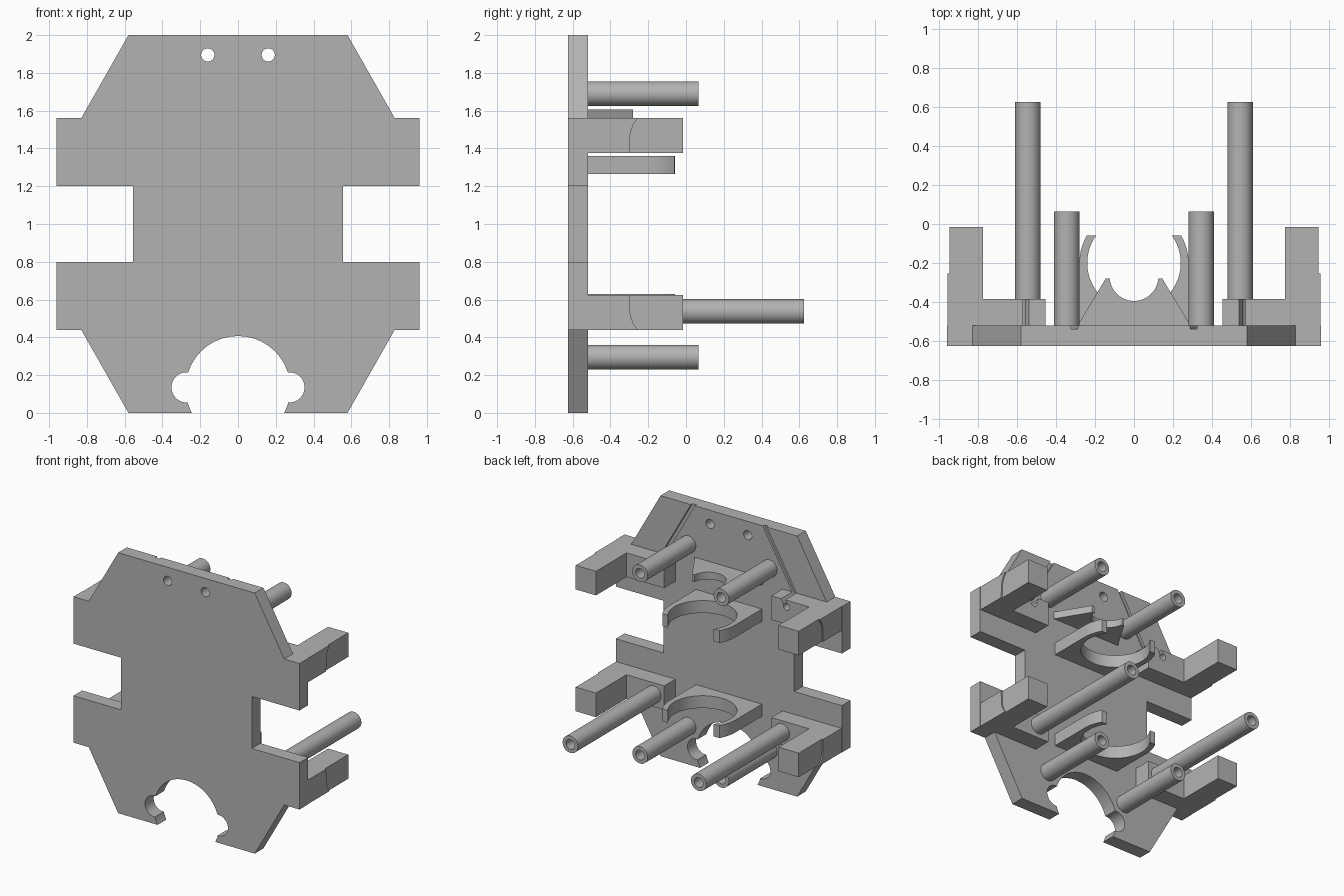
import bpy, bmesh
from math import cos, sin, radians
from mathutils import Vector

cube = bpy.data.objects.get("Cube")
if cube:
    bpy.data.objects.remove(cube, do_unlink=True)

grey = bpy.data.materials.new("plain grey")
grey.use_nodes = True
COLOUR = (0.45, 0.45, 0.45, 1)
grey.diffuse_color = COLOUR
grey.node_tree.nodes["Principled BSDF"].inputs["Base Color"].default_value = COLOUR

BACK = -0.52    # rear face of the plate
FRONT = -0.625


def prism(name, points, axis, lo, hi):
    """Extrude a flat outline along one axis, from lo to hi."""
    place = {"x": lambda a, b: (lo, a, b),
             "y": lambda a, b: (a, lo, b),
             "z": lambda a, b: (a, b, lo)}[axis]
    bm = bmesh.new()
    face = bm.faces.new([bm.verts.new(place(a, b)) for a, b in points])
    ext = bmesh.ops.extrude_face_region(bm, geom=[face])
    move = Vector([hi - lo if axis == k else 0 for k in "xyz"])
    bmesh.ops.translate(bm, vec=move, verts=[v for v in ext["geom"] if isinstance(v, bmesh.types.BMVert)])
    bmesh.ops.recalc_face_normals(bm, faces=bm.faces)
    return finish(name, bm)


def finish(name, bm):
    mesh = bpy.data.meshes.new(name)
    bm.to_mesh(mesh)
    bm.free()
    mesh.materials.append(grey)
    obj = bpy.data.objects.new(name, mesh)
    bpy.context.collection.objects.link(obj)
    return obj


def arc(cx, cy, r, start, end, steps=24):
    angles = [radians(start + (end - start) * i / steps) for i in range(steps + 1)]
    return [(cx + r * cos(a), cy + r * sin(a)) for a in angles]


def rect(a0, b0, a1, b1):
    return [(a0, b0), (a1, b0), (a1, b1), (a0, b1)]


def flip(points, s):
    return [(s * a, b) for a, b in points]


def boolean(obj, other, operation="DIFFERENCE"):
    mod = obj.modifiers.new("boolean", "BOOLEAN")
    mod.object, mod.operation, mod.solver = other, operation, "EXACT"
    with bpy.context.temp_override(object=obj, active_object=obj, selected_objects=[obj]):
        bpy.ops.object.modifier_apply(modifier=mod.name)
    bpy.data.objects.remove(other, do_unlink=True)


def disc(x, z, r, lo, hi):
    return prism("cutter", arc(x, z, r, 0, 351, 39), "y", lo, hi)


def tube(name, x, z, lo, hi, outer=0.065, inner=0.037):
    post = disc(x, z, outer, lo, hi)
    post.name = name
    boolean(post, disc(x, z, inner, lo + 0.02, hi + 0.1))
    return post


def channel(s):
    """Slanted cable slot, parallel to the upper edge of the plate."""
    half = 0.017
    low, high = (0.584, 1.51), (0.294, 2.02)
    pts = [(low[0] - half, low[1]), (low[0] + half, low[1]),
           (high[0] + half, high[1]), (high[0] - half, high[1])]
    return prism("cutter", flip(pts, s), "y", BACK - 0.02, -0.3)


# Main plate
side = [(0.58, 0), (0.83, 0.44), (0.96, 0.44), (0.96, 0.8), (0.555, 0.8),
        (0.555, 1.2), (0.96, 1.2), (0.96, 1.56), (0.83, 1.56), (0.58, 2)]
plate = prism("back_plate", side + flip(side[::-1], -1), "y", FRONT, BACK)

# Arched notch with round ears, and two small holes
boolean(plate, disc(0, 0.13, 0.277, -1, 0))
for s in (1, -1):
    boolean(plate, disc(s * 0.272, 0.135, 0.08, -1, 0))
    boolean(plate, disc(s * 0.16, 1.895, 0.035, -1, 0))
    boolean(plate, channel(s))

# Corner brackets with rear arms and thin outer cheeks
foot = [(0.455, BACK), (0.947, BACK), (0.947, -0.015), (0.775, -0.015),
        (0.775, -0.385), (0.455, -0.385)]
cheek = [(BACK, 0.44), (-0.255, 0.44), (-0.28, 0.475), (-0.295, 0.52),
         (-0.297, 0.625), (BACK, 0.625)]
for s, label in ((1, "left"), (-1, "right")):
    for level, z0, z1 in (("lower", 0.44, 0.625), ("upper", 1.375, 1.56)):
        bracket = prism(f"{level}_{label}_bracket", flip(foot, s), "z", z0, z1)
        outline = cheek if level == "lower" else [(y, 2 - z) for y, z in cheek]
        boolean(bracket, prism("cheek", outline, "x", s * 0.93, s * 0.957), "UNION")
        if level == "upper":
            boolean(bracket, channel(s))
            boolean(bracket, disc(s * 0.584, 1.51, 0.027, BACK - 0.02, -0.3))

    # Hollow posts
    tube(f"upper_{label}_post", s * 0.345, 1.69, BACK, 0.065)
    tube(f"lower_{label}_post", s * 0.345, 0.295, BACK, 0.065)
    tube(f"long_{label}_post", s * 0.545, 0.537, -0.385, 0.625)

# Two open clips
clip = ([(-0.28, BACK), (0.28, BACK)] + arc(0, -0.2, 0.28, 0, 30, 8)
        + arc(0, -0.2, 0.24, 36, -216, 40) + arc(0, -0.2, 0.28, 150, 180, 8))
for name, z in (("upper_clip", 1.265), ("lower_clip", 0.535)):
    prism(name, clip, "z", z, z + 0.095)

# Small cradle above the upper clip
cradle = ([(-0.29, BACK), (0.29, BACK), (0.145, -0.28)]
          + arc(0, -0.27, 0.125, -5, -175) + [(-0.145, -0.28)])
prism("cradle", cradle, "z", 1.55, 1.605)

# Smooth the round walls and keep the edges sharp
for obj in bpy.context.collection.objects:
    if obj.type == "MESH" and grey.name in obj.data.materials:
        with bpy.context.temp_override(object=obj, active_object=obj, selected_objects=[obj],
                                       selected_editable_objects=[obj]):
            bpy.ops.object.shade_smooth_by_angle(angle=radians(30))
